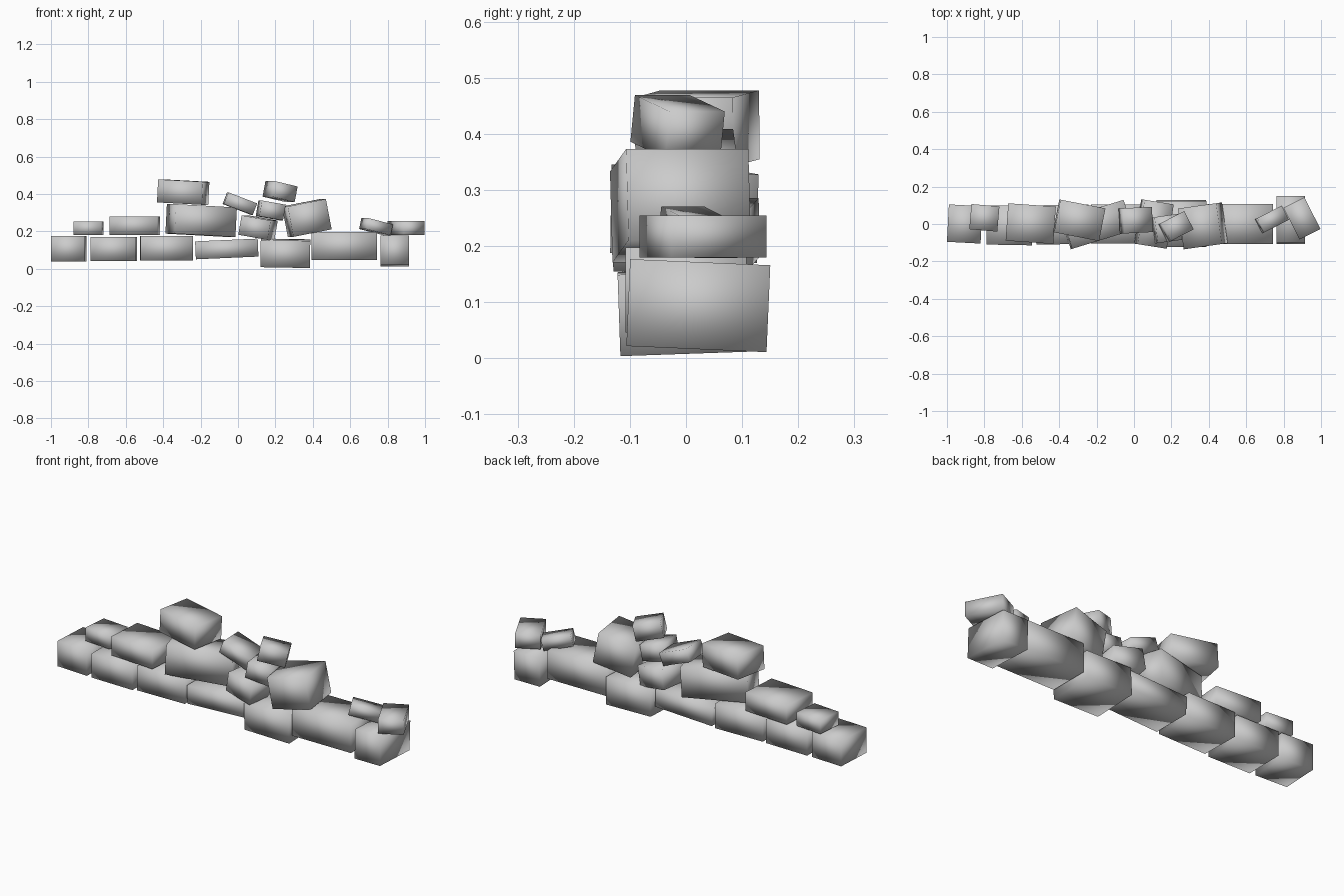
import bpy
import bmesh
from math import radians
from mathutils import Matrix

default = bpy.data.objects.get("Cube")
if default:
    bpy.data.objects.remove(default, do_unlink=True)

# Single stone colour
grey = bpy.data.materials.new("stone_grey")
grey.use_nodes = True
colour = (0.6, 0.6, 0.6, 1)
grey.diffuse_color = colour
grey.node_tree.nodes["Principled BSDF"].inputs["Base Color"].default_value = colour


def stone(name, at, size, tilt=0, turn=0, lean=0):
    """Smooth-shaded block; tilt raises its +x end, turn spins it, lean rolls it."""
    mesh = bpy.data.meshes.new(name)
    bm = bmesh.new()
    bmesh.ops.create_cube(bm, size=1, matrix=Matrix.Diagonal((*size, 1)))
    for face in bm.faces:
        face.smooth = True
    bm.to_mesh(mesh)
    bm.free()
    mesh.materials.append(grey)
    block = bpy.data.objects.new(name, mesh)
    block.location = at
    block.rotation_euler = (radians(lean), radians(-tilt), radians(turn))
    bpy.context.collection.objects.link(block)


# Bottom course, right end to left end
stone("base_stone_right_end", at=(-.905, 0, .107), size=(.18, .2, .135), turn=-3)
stone("base_stone_right_outer", at=(-.665, -.007, .105), size=(.245, .21, .128), turn=-1)
stone("base_stone_right_inner", at=(-.382, -.003, .11), size=(.28, .21, .13), turn=1)
stone("base_stone_middle", at=(-.06, 0, .106), size=(.335, .21, .096), tilt=2.5)
stone("base_stone_left_inner", at=(.253, .003, .083), size=(.265, .245, .145), tilt=-1, lean=2)
stone("base_stone_left_outer", at=(.568, 0, .122), size=(.35, .215, .152))
stone("base_stone_left_end", at=(.838, .022, .094), size=(.15, .25, .155), lean=-2.5)

# Second course
stone("second_stone_right_small", at=(-.8, .033, .217), size=(.15, .135, .072), turn=-5)
stone("second_stone_right", at=(-.552, .002, .23), size=(.255, .2, .1), turn=-4)
stone("second_stone_large", at=(-.197, -.003, .258), size=(.34, .17, .158), tilt=-3, turn=17)
stone("second_stone_middle", at=(.107, 0, .22), size=(.16, .24, .105), tilt=-10, turn=-9)
stone("second_stone_left", at=(.368, -.01, .272), size=(.21, .22, .165), tilt=11, turn=8)
stone("second_stone_left_small", at=(.738, .024, .225), size=(.15, .085, .06), tilt=-13, turn=27)
stone("second_stone_left_end", at=(.898, .03, .217), size=(.125, .19, .075), turn=27)

# Loose stones on top
stone("top_stone_large", at=(-.293, .02, .41), size=(.245, .178, .123), tilt=-3, turn=-11)
stone("top_stone_slanted", at=(.01, .02, .348), size=(.165, .135, .067), tilt=-21, turn=3)
stone("top_stone_support", at=(.175, -.025, .312), size=(.13, .14, .085), tilt=-10, turn=8)
stone("top_stone_small", at=(.225, -.015, .413), size=(.14, .11, .085), tilt=-12, turn=27)
